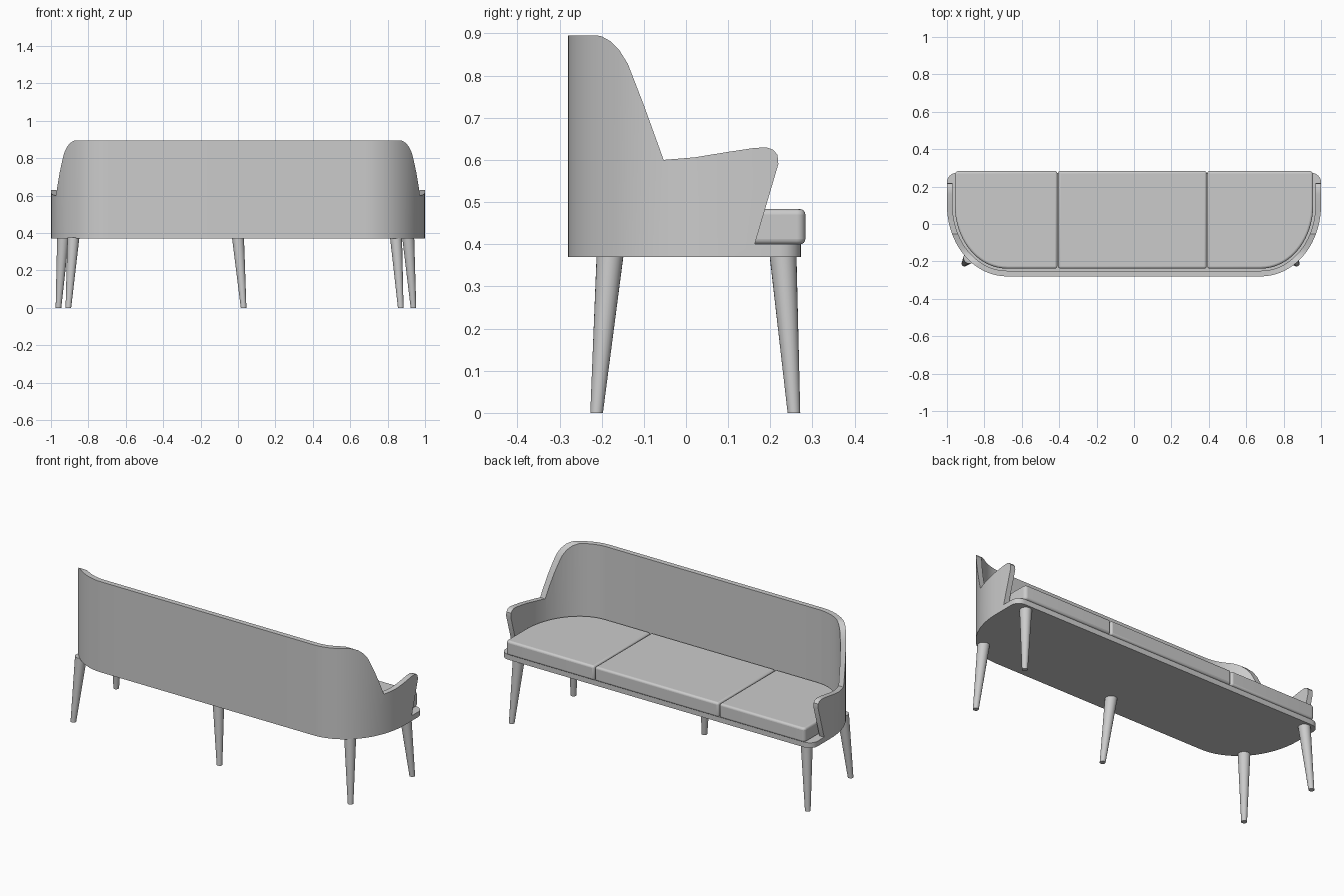
import bpy, bmesh, math
from mathutils import Vector

if "Cube" in bpy.data.objects:
    bpy.data.objects.remove(bpy.data.objects["Cube"])


def material(name, rgb):
    m = bpy.data.materials.new(name)
    m.use_nodes = True
    m.diffuse_color = (*rgb, 1)
    m.node_tree.nodes["Principled BSDF"].inputs["Base Color"].default_value = (*rgb, 1)
    return m


GREY = material("plain grey", (0.6, 0.6, 0.6))
BASE_Z, SEAT_Z, TOP_Z = 0.37, 0.40, 0.895


def make_object(name, bm):
    bmesh.ops.recalc_face_normals(bm, faces=bm.faces)
    mesh = bpy.data.meshes.new(name)
    bm.to_mesh(mesh)
    bm.free()
    mesh.materials.append(GREY)
    ob = bpy.data.objects.new(name, mesh)
    bpy.context.collection.objects.link(ob)
    return ob


def activate(ob):
    bpy.ops.object.select_all(action="DESELECT")
    ob.select_set(True)
    bpy.context.view_layer.objects.active = ob


def smooth(ob):
    activate(ob)
    bpy.ops.object.shade_smooth_by_angle(angle=math.radians(32))


def prism(points, direction):
    """Extrude a closed outline along a direction."""
    bm = bmesh.new()
    face = bm.faces.new([bm.verts.new(p) for p in points])
    new = bmesh.ops.extrude_face_region(bm, geom=[face])["geom"]
    verts = [g for g in new if isinstance(g, bmesh.types.BMVert)]
    bmesh.ops.translate(bm, verts=verts, vec=direction)
    return bm


def plan(inset, front, corner, z, steps=20):
    """Plan outline: straight back, elliptical rear corners, rounded front corners."""
    half = []
    for i in range(steps + 1):
        a = math.pi / 2 * (i / steps - 1)
        half.append((0.68 + (0.32 - inset) * math.cos(a), 0.1 + (0.38 - inset) * math.sin(a)))
    for i in range(7):
        a = math.pi / 2 * i / 6
        half.append((1 - inset - corner * (1 - math.cos(a)), front - corner * (1 - math.sin(a))))
    return [(x, y, z) for x, y in half] + [(-x, y, z) for x, y in reversed(half)]


def boolean(ob, cutter, operation):
    mod = ob.modifiers.new("cut", "BOOLEAN")
    mod.operation, mod.solver, mod.object = operation, "EXACT", cutter
    activate(ob)
    bpy.ops.object.modifier_apply(modifier=mod.name)
    bpy.data.objects.remove(cutter)


# Wraparound back, arms and seat base, hollowed and trimmed to the side profile
shell = make_object("back_and_seat_shell", prism(plan(0, 0.273, 0.05, BASE_Z), (0, 0, TOP_Z - BASE_Z)))
hollow = make_object("hollow_cutter", prism(plan(0.03, 0.5, 0.05, SEAT_Z), (0, 0, 1)))
boolean(shell, hollow, "DIFFERENCE")

side_profile = [(-0.5, 0.2), (-0.5, 1), (-0.22, 1), (-0.22, 0.897), (-0.2, 0.893), (-0.18, 0.882),
                (-0.158, 0.86), (-0.138, 0.828), (-0.1, 0.73), (-0.053, 0.6), (0.02, 0.606),
                (0.1, 0.619), (0.16, 0.628), (0.19, 0.63), (0.207, 0.624), (0.217, 0.612),
                (0.219, 0.59), (0.163, SEAT_Z), (0.5, SEAT_Z), (0.5, 0.2)]
trim = make_object("trim_cutter", prism([(-2, y, z) for y, z in side_profile], (4, 0, 0)))
boolean(shell, trim, "INTERSECT")
smooth(shell)

# Three seat cushions, one outline split at the two seams
SEAMS = [-2, -0.408, 0.39, 2]
for name, x0, x1 in zip(("right", "middle", "left"), SEAMS, SEAMS[1:]):
    bm = prism(plan(0.042, 0.283, 0.02, SEAT_Z), (0, 0, 0.083))
    for x, side in ((x0 + 0.002, -1), (x1 - 0.002, 1)):
        cut = bmesh.ops.bisect_plane(bm, geom=bm.verts[:] + bm.edges[:] + bm.faces[:],
                                     plane_co=(x, 0, 0), plane_no=(side, 0, 0), clear_outer=True)
        rim = [g for g in cut["geom_cut"] if isinstance(g, bmesh.types.BMEdge)]
        if rim:
            bmesh.ops.contextual_create(bm, geom=rim)
    cushion = make_object(name + "_cushion", bm)
    bevel = cushion.modifiers.new("soft_edges", "BEVEL")
    bevel.width, bevel.segments = 0.012, 4
    bevel.limit_method, bevel.angle_limit = "ANGLE", math.radians(40)
    smooth(cushion)


# Tapered, splayed legs
def leg(name, top, foot):
    rings, sides = [], 24
    bm = bmesh.new()
    for (x, y), z, r in ((foot, 0, 0.015), (top, BASE_Z + 0.005, 0.032)):
        rings.append([bm.verts.new((x + r * math.cos(i * math.tau / sides),
                                    y + r * math.sin(i * math.tau / sides), z)) for i in range(sides)])
    low, high = rings
    for i in range(sides):
        j = (i + 1) % sides
        bm.faces.new((low[i], low[j], high[j], high[i]))
    bm.faces.new(low)
    bm.faces.new(high)
    smooth(make_object(name, bm))


leg("rear_left_leg", (0.845, -0.18), (0.87, -0.212))
leg("rear_right_leg", (-0.88, -0.18), (-0.907, -0.212))
leg("rear_middle_leg", (0, -0.18), (0.03, -0.212))
leg("front_left_leg", (0.91, 0.23), (0.938, 0.256))
leg("front_right_leg", (-0.935, 0.23), (-0.96, 0.256))
